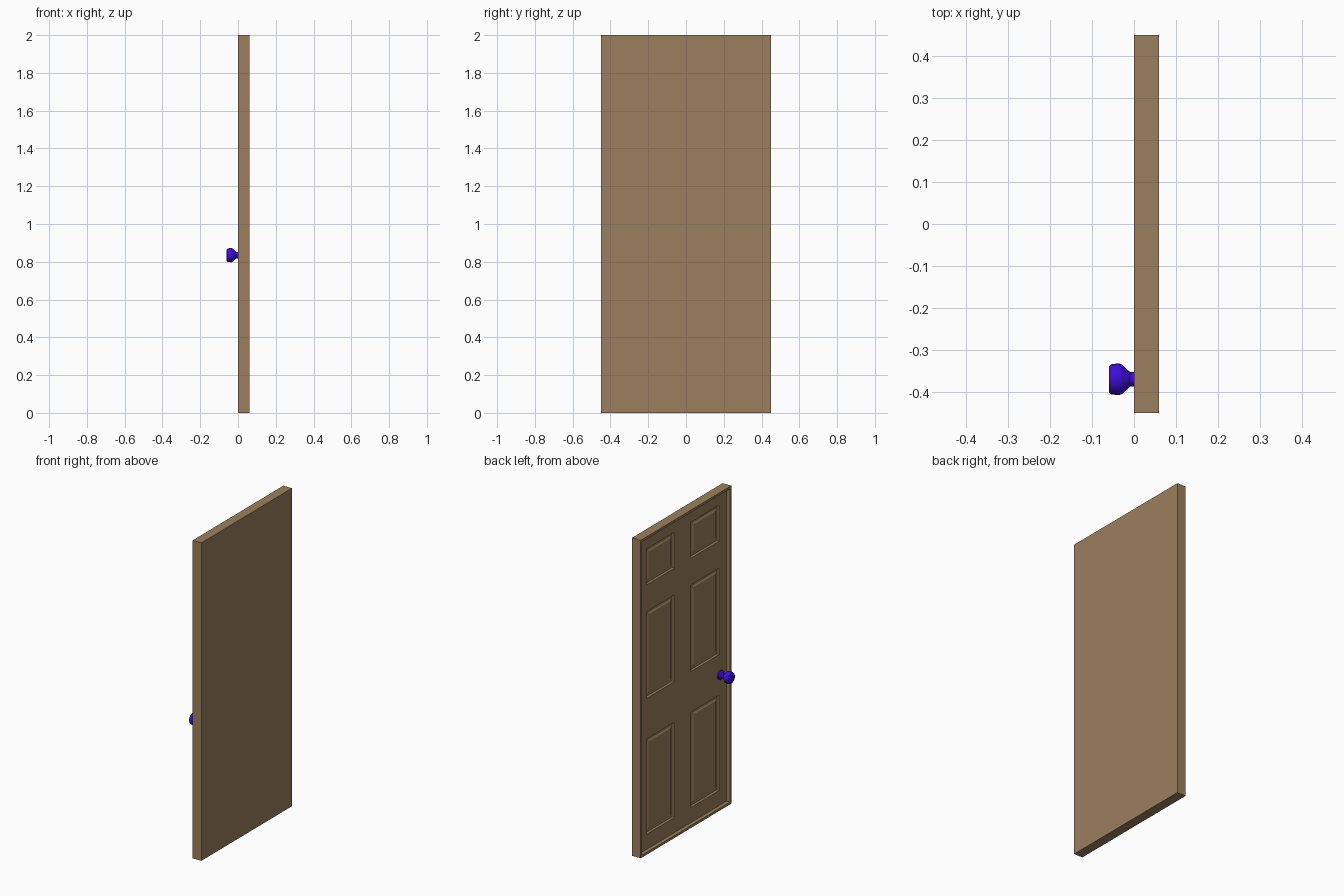
import bpy, bmesh, math
from mathutils import Matrix, Vector

if "Cube" in bpy.data.objects:
    bpy.data.objects.remove(bpy.data.objects["Cube"])


def material(name, rgb):
    m = bpy.data.materials.new(name)
    m.diffuse_color = (*rgb, 1.0)
    m.use_nodes = True
    m.node_tree.nodes["Principled BSDF"].inputs["Base Color"].default_value = m.diffuse_color
    return m


def finish(bm, name, mat):
    me = bpy.data.meshes.new(name)
    bm.to_mesh(me)
    bm.free()
    ob = bpy.data.objects.new(name, me)
    me.materials.append(mat)
    bpy.context.collection.objects.link(ob)
    return ob


def inset(bm, face, thickness, depth):
    bm.normal_update()
    bmesh.ops.inset_region(bm, faces=[face], thickness=thickness, depth=depth,
                           use_even_offset=True)


wood = material("brown wood", (0.33, 0.212, 0.11))
violet = material("violet metal", (0.048, 0.004, 0.68))

# Door slab with a raised rim around the panelled side (-x)
RECESS = 0.023
bm = bmesh.new()
bmesh.ops.create_cube(bm, size=1.0, matrix=Matrix.Translation((0.03, 0, 1))
                      @ Matrix.Diagonal((0.06, 0.9, 2.0, 1)))
bm.normal_update()
front = min(bm.faces, key=lambda f: f.calc_center_median().x)
inset(bm, front, 0.015, 0.0)
inset(bm, front, 0.0001, -RECESS)

# Cut the recessed face along the panel borders
panel_y = [(-0.36, -0.085), (0.085, 0.36)]
panel_z = [(0.11, 0.71), (0.965, 1.51), (1.678, 1.905)]
cuts = [(Vector((0, y, 0)), Vector((0, 1, 0))) for p in panel_y for y in p]
cuts += [(Vector((0, 0, z)), Vector((0, 0, 1))) for p in panel_z for z in p]


def on_recess(elem):
    return all(abs(v.co.x - RECESS) < 1e-4 for v in elem.verts)


for co, no in cuts:
    faces = [f for f in bm.faces if on_recess(f)]
    edges = list({e for f in faces for e in f.edges})
    verts = list({v for f in faces for v in f.verts})
    bmesh.ops.bisect_plane(bm, geom=verts + edges + faces, dist=1e-6,
                           plane_co=co, plane_no=no)

# Six panels: a moulded groove around a raised field
panels = []
for f in bm.faces:
    c = f.calc_center_median()
    if (on_recess(f) and any(a < c.y < b for a, b in panel_y)
            and any(a < c.z < b for a, b in panel_z)):
        panels.append(f)
for f in panels:
    inset(bm, f, 0.006, -0.010)
    inset(bm, f, 0.014, 0.0)
    inset(bm, f, 0.008, 0.005)
finish(bm, "door_panel", wood)

# Knob with rosette, turned around the x axis: (x, radius)
profile = [(0.03, 0), (0.03, 0.028), (0.014, 0.028), (0.009, 0.022),
           (0.004, 0.017), (-0.009, 0.017), (-0.028, 0.035), (-0.036, 0.038),
           (-0.054, 0.036), (-0.059, 0.032), (-0.06, 0.028), (-0.06, 0)]
bm = bmesh.new()
vs = [bm.verts.new((x, r, 0)) for x, r in profile]
es = [bm.edges.new(p) for p in zip(vs, vs[1:])]
bmesh.ops.spin(bm, geom=vs + es, cent=(0, 0, 0), axis=(1, 0, 0),
               angle=2 * math.pi, steps=16, use_duplicate=False)
bmesh.ops.remove_doubles(bm, verts=bm.verts[:], dist=1e-5)
bmesh.ops.recalc_face_normals(bm, faces=bm.faces[:])
bmesh.ops.translate(bm, verts=bm.verts[:], vec=(0, -0.37, 0.835))
knob = finish(bm, "door_knob", violet)
bpy.context.view_layer.objects.active = knob
knob.select_set(True)
bpy.ops.object.shade_smooth_by_angle(angle=math.radians(30))
